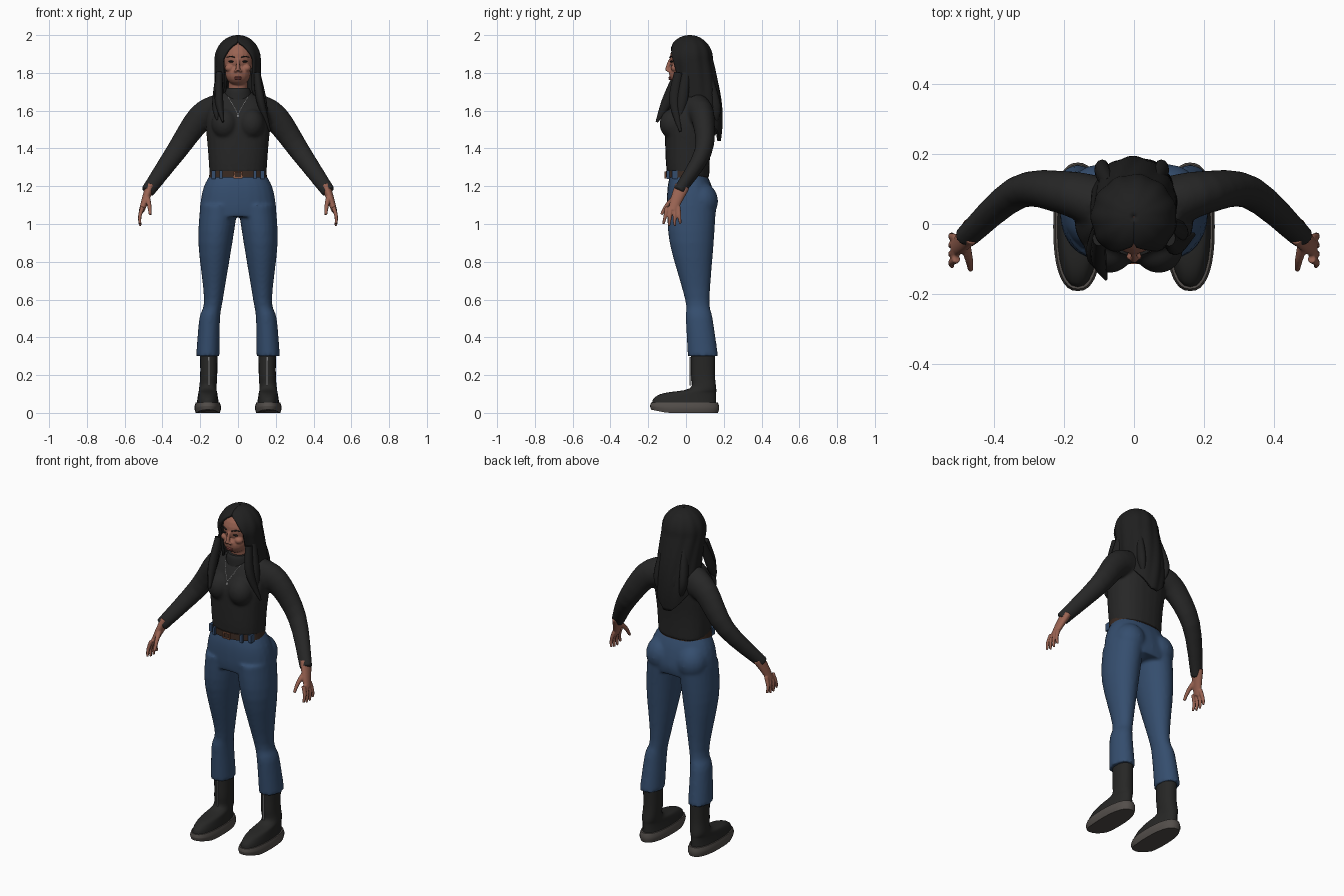
import bpy, bmesh, math
from mathutils import Vector, Matrix

cube = bpy.data.objects.get("Cube")
if cube:
    bpy.data.objects.remove(cube)


def material(name, red, green, blue):
    mat = bpy.data.materials.new(name)
    mat.use_nodes = True
    mat.diffuse_color = (red, green, blue, 1)
    shader = mat.node_tree.nodes["Principled BSDF"]
    shader.inputs["Base Color"].default_value = (red, green, blue, 1)
    shader.inputs["Roughness"].default_value = .8
    return mat


HAIR = material("black hair", .014, .014, .014)
SKIN = material("brown skin", .32, .125, .085)
KNIT = material("charcoal knit", .02, .02, .02)
DENIM = material("blue denim", .035, .075, .155)
LEATHER = material("brown leather", .04, .022, .015)
COPPER = material("copper buckle", .28, .11, .06)
BOOT = material("black boot leather", .02, .02, .019)
RUBBER = material("grey rubber", .085, .075, .068)
SILVER = material("silver", .2, .2, .2)
LIPS = material("rose lips", .24, .065, .055)


def spline(rows, steps):
    """Pass a smooth curve through rows of numbers."""
    rows = [Vector(row) for row in rows]
    padded = [rows[0]] + rows + [rows[-1]]
    out = []
    for before, start, end, after in zip(padded, padded[1:], padded[2:], padded[3:]):
        leave, arrive = (end - before) / 2, (after - start) / 2
        for step in range(steps):
            t = step / steps
            ease = t * t * (3 - 2 * t)
            out.append(start.lerp(end, ease) + leave * t * (1 - t) ** 2 - arrive * t * t * (1 - t))
    return out + [rows[-1]]


def loft(bm, rings, power=2, along=False, side=1, steps=4, count=24):
    """Skin rings of (x, y, z, radius, depth), level or turned along their path."""
    rings = spline(rings, steps)
    centres = [Vector((ring[0] * side, ring[1], ring[2])) for ring in rings]
    loops = []
    for i, ring in enumerate(rings):
        across, deep = Vector((1, 0, 0)), Vector((0, 1, 0))
        if along:
            heading = (centres[min(i + 1, len(rings) - 1)] - centres[max(i - 1, 0)]).normalized()
            across = heading.cross(deep).normalized()
            deep = across.cross(heading)
        loop = []
        for k in range(count):
            angle = math.tau * k / count
            c, s = (math.copysign(abs(q) ** (2 / power), q) for q in (math.cos(angle), math.sin(angle)))
            loop.append(bm.verts.new(centres[i] + across * c * ring[3] + deep * s * ring[4]))
        loops.append(loop)
    for low, high in zip(loops, loops[1:]):
        for k in range(count):
            bm.faces.new((low[k - 1], low[k], high[k], high[k - 1]))
    bm.faces.new(loops[0])
    bm.faces.new(loops[-1])


def tube(bm, rings, ratio=1, **options):
    """Loft rings of (x, y, z, radius) whose depth is a fixed ratio of the radius."""
    loft(bm, [(x, y, z, radius, radius * ratio) for x, y, z, radius in rings], **options)


def limb(bm, path, first, last, ratio=1, side=1, count=24):
    """Tube along a path with an evenly changing radius."""
    change = (last - first) / (len(path) - 1)
    tube(bm, [(*point, first + change * i) for i, point in enumerate(path)],
         ratio, along=True, side=side, count=count)


def ball(bm, at, size):
    bmesh.ops.create_uvsphere(bm, u_segments=20, v_segments=12, radius=1,
                              matrix=Matrix.Translation(at) @ Matrix.Diagonal((*size, 1)))


def box(bm, at, size):
    bmesh.ops.create_cube(bm, size=1, matrix=Matrix.Translation(at) @ Matrix.Diagonal((*size, 1)))


def finish(name, bm, mat, voxel=0, relax=4):
    bmesh.ops.recalc_face_normals(bm, faces=bm.faces)
    mesh = bpy.data.meshes.new(name)
    bm.to_mesh(mesh)
    bm.free()
    mesh.materials.append(mat)
    part = bpy.data.objects.new(name, mesh)
    bpy.context.collection.objects.link(part)
    bpy.ops.object.select_all(action='DESELECT')
    bpy.context.view_layer.objects.active = part
    part.select_set(True)
    bpy.ops.object.shade_smooth_by_angle(angle=math.radians(50))
    if voxel:  # fuse overlapping volumes into one soft surface
        fuse = part.modifiers.new("fuse", 'REMESH')
        fuse.mode, fuse.voxel_size, fuse.use_smooth_shade = 'VOXEL', voxel, True
        part.modifiers.new("relax", 'SMOOTH').iterations = relax
    return part


# Trousers: hips, seat and flared legs
bm = bmesh.new()
tube(bm, [(0, .01, 1.29, .13), (0, .02, 1.2, .18), (0, .03, 1.1, .2), (0, .03, 1.04, .19)], .65, power=2.3)
for side in (-1, 1):
    ball(bm, (.1 * side, .08, 1.12), (.09, .09, .1))
    tube(bm, [(.1, .03, 1.1, .1), (.12, .03, .9, .09), (.13, .06, .6, .05),
              (.15, .07, .5, .055), (.16, .09, .3, .062)], 1.3, side=side)
finish("trousers", bm, DENIM, .01)

# Sweater: torso, bust and sleeves, with a hem that dips at the back
bm = bmesh.new()
tube(bm, [(0, .01, 1.26, .15), (0, .01, 1.4, .16), (0, .02, 1.55, .17),
          (0, .04, 1.65, .14), (0, .03, 1.7, .07)], .75, power=2.3)
for side in (-1, 1):
    ball(bm, (.07 * side, -.07, 1.53), (.07, .07, .08))
    limb(bm, [(.1, .06, 1.6), (.2, .09, 1.56), (.33, .09, 1.38), (.48, -.04, 1.17)], .09, .037, .85, side)
for vert in bm.verts:
    if vert.co.z < 1.3 and abs(vert.co.x) < .17:
        vert.co.z -= vert.co.y / 7
sweater = finish("sweater", bm, KNIT, .009)
bm = bmesh.new()
tube(bm, [(0, .02, 1.65, .08), (0, .01, 1.7, .068), (0, .01, 1.72, .06)])
finish("rolled_collar", bm, KNIT)

# Belt, loops and buckle
bm = bmesh.new()
tube(bm, [(0, .006, 1.245, .154), (0, .006, 1.28, .15)], .74, power=2.2, count=40)
finish("belt", bm, LEATHER)
loops, buckle = bmesh.new(), bmesh.new()
for side in (-1, 1):
    box(loops, (.09 * side, -.095, 1.26), (.015, .016, .045))
    box(loops, (.13 * side, -.06, 1.26), (.02, .03, .045))
    box(buckle, (.02 * side, -.11, 1.26), (.007, .008, .035))
    box(buckle, (0, -.11, 1.26 + .015 * side), (.045, .008, .006))
finish("belt_loops", loops, DENIM)
finish("buckle", buckle, COPPER)

for side, label in ((-1, "right"), (1, "left")):
    # Boot: the foot shortens from the toe upwards into the shaft
    bm = bmesh.new()
    foot = []
    for t in (0, .25, .5, .75, 1):
        length = .17 - .1 * t ** 4
        foot.append((.16, .16 - length, .03 + t / 10, .062 - .016 * t, length))
    loft(bm, foot + [(.155, .09, .2, .045, .063), (.155, .09, .32, .046, .064)], power=2.3, side=side)
    finish(label + "_boot", bm, BOOT)

    # Sole: a rounded slab with toe spring
    bm = bmesh.new()
    loft(bm, [(.16, -.008, i * .018, .07 - edge, .183 - edge) for i, edge in enumerate((.006, 0, 0, .006))],
         power=2.4, side=side, steps=1, count=36)
    for vert in bm.verts:
        if vert.co.y < -.1 and vert.co.z < .03:
            vert.co.z -= (vert.co.y + .1) / 5
    finish(label + "_sole", bm, RUBBER)
    bm = bmesh.new()
    box(bm, (.153 * side, .024, .22), (.009, .009, .15))
    finish(label + "_zip", bm, SILVER)

    # Hand: palm, four fanned fingers and a thumb
    bm = bmesh.new()
    limb(bm, [(.465, -.02, 1.2), (.49, -.05, 1.13), (.51, -.07, 1.07)], .025, .015, 1.6, side)
    for finger in range(4):
        root, tip = .02 * finger - .1, .03 * finger - .12
        drop = 1 if finger in (0, 3) else .99
        limb(bm, [(.505, root, 1.09), (.52, (root + tip) / 2, 1.04), (.518, tip, drop)], .012, .007, 1, side)
    limb(bm, [(.48, -.06, 1.14), (.47, -.1, 1.1), (.465, -.13, 1.05)], .015, .008, 1, side)
    finish(label + "_hand", bm, SKIN, .0045, 2)

# Head: cranium, jaw, neck, nose and cheeks
bm = bmesh.new()
ball(bm, (0, .01, 1.875), (.084, .096, .1))
ball(bm, (0, -.02, 1.797), (.067, .07, .064))
limb(bm, [(0, .02, 1.68), (0, .01, 1.8)], .05, .05)
limb(bm, [(0, -.085, 1.87), (0, -.094, 1.84), (0, -.099, 1.81)], .007, .013)
for side in (-1, 1):
    ball(bm, (.014 * side, -.092, 1.81), (.009, .01, .007))
    ball(bm, (.045 * side, -.055, 1.825), (.025, .025, .02))
finish("head", bm, SKIN, .0045, 3)
bm = bmesh.new()
for height in (1.768, 1.776):
    ball(bm, (0, -.082, height), (.02, .01, .006))
finish("lips", bm, LIPS)
bm = bmesh.new()
for side in (-1, 1):
    ball(bm, (.036 * side, -.076, 1.86), (.015, .008, .005))
    limb(bm, [(.018, -.084, 1.882), (.038, -.077, 1.888), (.058, -.06, 1.882)], .003, .002, 2, side)
finish("eyes_and_brows", bm, HAIR)

# Hair: a domed, rippled curtain open around the face and tapering down the back
bm = bmesh.new()
dome, drop, columns = 12, 24, 72
grid = []
for row in range(dome + drop + 1):
    bend = min(row / dome, 1) * math.pi / 2
    fall = max(row - dome, 0) / drop
    radius = .002 + .113 * math.sin(bend)
    height = 1.87 + .123 * math.cos(bend) - .43 * fall
    centre = .02 + .05 * math.sin(2.2 * fall)
    gap = .75 * math.sqrt(max(0, 1 - math.cos(bend) * 1.4)) + 2.2 * max(0, fall - .4) / .6
    line = []
    for column in range(columns + 1):
        angle = gap + (math.tau - 2 * gap) * column / columns
        reach = radius * (1 + .02 * math.sin(bend) * math.sin(11 * angle + 6 * fall))
        line.append(bm.verts.new((reach * math.sin(angle), centre - reach * math.cos(angle), height)))
    grid.append(line)
for high, low in zip(grid, grid[1:]):
    for k in range(columns):
        bm.faces.new((high[k], high[k + 1], low[k + 1], low[k]))
shell = finish("hair", bm, HAIR).modifiers.new("thickness", 'SOLIDIFY')
shell.thickness, shell.offset = .014, 0

# Loose locks over the chest, the shoulder and the back
locks = [
    ((-.1, -.04, 1.8), (-.1, -.1, 1.65), (-.08, -.155, 1.54)),
    ((-.1, -.01, 1.8), (-.115, -.08, 1.63), (-.11, -.12, 1.55)),
    ((.1, -.04, 1.8), (.12, -.06, 1.65), (.17, -.03, 1.49)),
    ((.1, 0, 1.8), (.13, -.02, 1.65), (.15, -.03, 1.56)),
]
for x in (-.07, -.03, .02, .06):
    locks.append(((x, .11, 1.8), (x * 1.3, .155, 1.62), (x, .15, 1.45 + abs(x))))
bm = bmesh.new()
for root, middle, tip in locks:
    tube(bm, [(*root, .018), (*middle, .022), (*tip, .005)], 1.3, along=True, steps=8, count=12)
finish("hair_locks", bm, HAIR)

# Fine necklace laid on the sweater
bm = bmesh.new()
for side in (-1, 1):
    for bead in range(16):
        t = bead / 16
        ball(bm, (.05 * side * (1 - t), -.13, 1.67 - .09 * t), (.002, .002, .002))
ball(bm, (0, -.13, 1.57), (.006, .003, .008))
rest = finish("necklace", bm, SILVER).modifiers.new("rest on knit", 'SHRINKWRAP')
rest.target, rest.offset = sweater, .003
rest.wrap_method, rest.wrap_mode = 'PROJECT', 'ABOVE_SURFACE'
rest.use_project_y = rest.use_negative_direction = True
